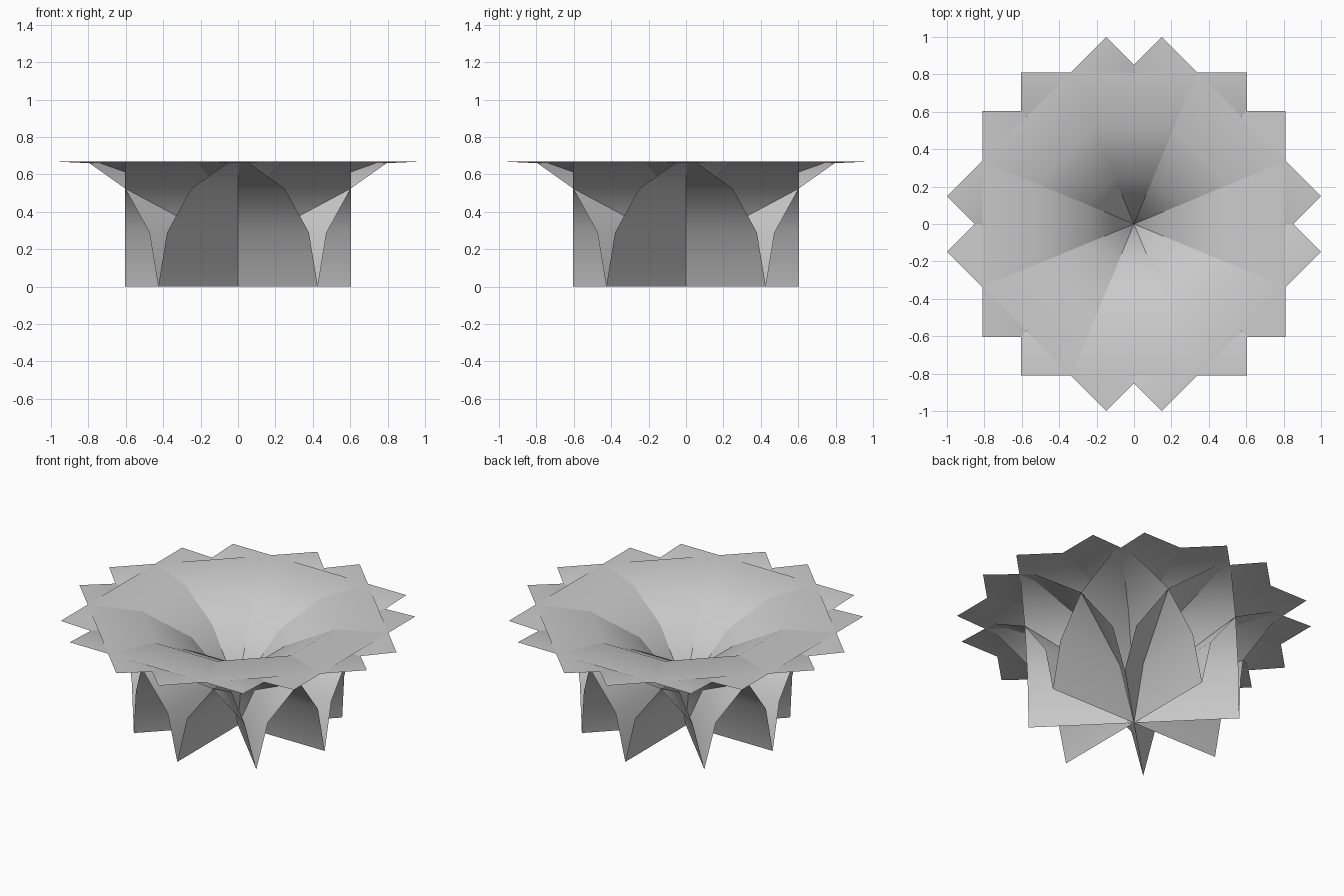
import bpy
import math
from mathutils import Matrix, Vector

cube = bpy.data.objects.get("Cube")
if cube:
    bpy.data.objects.remove(cube, do_unlink=True)

# One plain grey finish
grey = bpy.data.materials.new("plain_grey")
grey.use_nodes = True
colour = (0.6, 0.6, 0.6, 1.0)
grey.diffuse_color = colour
grey.node_tree.nodes["Principled BSDF"].inputs["Base Color"].default_value = colour

PETALS = 8
HALF_WIDTH = 0.603
# Outward reach and height along the bent sheet, from foot to rim
PROFILE = [(0.0, 0.0), (0.067, 0.29), (0.25, 0.525), (0.52, 0.66), (0.811, 0.67)]


def make_petal(index):
    """A flat-edged sheet that rises from the centre and curls outward."""
    turn = Matrix.Rotation(index * math.tau / PETALS, 3, "Z")
    verts = [turn @ Vector((side * HALF_WIDTH, -reach, height))
             for reach, height in PROFILE for side in (-1, 1)]
    faces = [(2 * i, 2 * i + 2, 2 * i + 3, 2 * i + 1)
             for i in range(len(PROFILE) - 1)]
    # Wind the faces so the bowl side points up
    faces = [tuple(reversed(face)) for face in faces]
    mesh = bpy.data.meshes.new(f"petal_{index + 1}")
    mesh.from_pydata(verts, [], faces)
    mesh.materials.append(grey)
    for face in mesh.polygons:
        face.use_smooth = True
    mesh.update()
    petal = bpy.data.objects.new(f"petal_{index + 1}", mesh)
    bpy.context.collection.objects.link(petal)


# Ring of crossing petals
for number in range(PETALS):
    make_petal(number)
